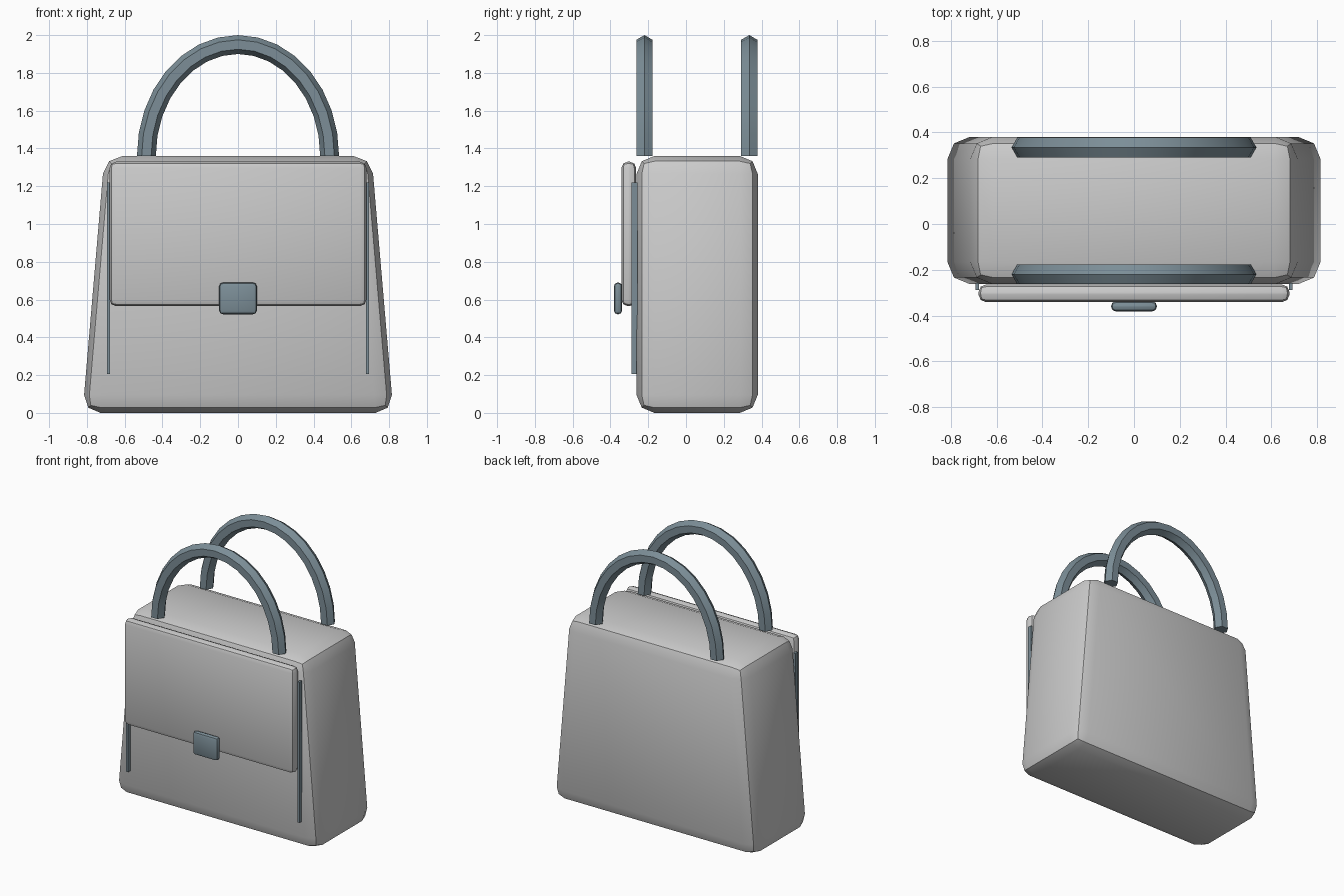
import bpy, bmesh, math

if "Cube" in bpy.data.objects:
    bpy.data.objects.remove(bpy.data.objects["Cube"])

metal = bpy.data.materials.new("slate_blue")
metal.diffuse_color = (0.20, 0.27, 0.31, 1)
metal.use_nodes = True
metal.node_tree.nodes["Principled BSDF"].inputs["Base Color"].default_value = metal.diffuse_color


def finish(bm, name, mat=None, bevel=0, angle=35):
    bmesh.ops.recalc_face_normals(bm, faces=bm.faces)
    me = bpy.data.meshes.new(name)
    bm.to_mesh(me)
    bm.free()
    ob = bpy.data.objects.new(name, me)
    bpy.context.collection.objects.link(ob)
    if mat:
        me.materials.append(mat)
    if bevel:
        mod = ob.modifiers.new("bevel", 'BEVEL')
        mod.width, mod.segments = bevel, 2
        mod.limit_method = 'NONE'
    bpy.ops.object.select_all(action='DESELECT')
    bpy.context.view_layer.objects.active = ob
    ob.select_set(True)
    if bevel:
        bpy.ops.object.modifier_apply(modifier="bevel")
    bpy.ops.object.shade_smooth_by_angle(angle=math.radians(angle))
    return ob


def box(name, x, y, z, mat=None, bevel=0, top_half=None):
    """Box from (min, max) ranges; top_half optionally narrows the top in x."""
    bm = bmesh.new()
    bmesh.ops.create_cube(bm, size=1)
    for v in bm.verts:
        top = v.co.z > 0
        px, py, pz = (r[c > 0] for r, c in zip((x, y, z), v.co))
        if top and top_half:
            px = math.copysign(top_half, px)
        v.co = (px, py, pz)
    return finish(bm, name, mat, bevel)


def handle(name, y, rx=0.485, rz=0.59, base=1.36, r=0.05, steps=16):
    """Half-ellipse hoop with a hexagonal section, one corner outward."""
    bm = bmesh.new()
    rings = []
    for i in range(steps + 1):
        t = math.pi * i / steps
        nx, nz = rz * math.cos(t), rx * math.sin(t)
        n = math.hypot(nx, nz)
        ring = []
        for k in range(6):
            a = k * math.pi / 3
            d = r * math.cos(a) / n
            ring.append(bm.verts.new((rx * math.cos(t) + d * nx,
                                      y + r * math.sin(a),
                                      base + rz * math.sin(t) + d * nz)))
        rings.append(ring)
    for a, b in zip(rings, rings[1:]):
        for k in range(6):
            j = (k + 1) % 6
            bm.faces.new((a[k], a[j], b[j], b[k]))
    bm.faces.new(rings[0])
    bm.faces.new(rings[-1])
    return finish(bm, name, metal)


# Tapered bag body
box("bag_body", (-0.823, 0.823), (-0.262, 0.38), (0, 1.36), bevel=0.095, top_half=0.707)

# Front flap and its clasp
box("front_flap", (-0.68, 0.68), (-0.342, -0.264), (0.565, 1.33), bevel=0.034)
box("clasp", (-0.1, 0.1), (-0.382, -0.338), (0.522, 0.69), metal, bevel=0.02)

# Thin trim strips down both sides of the front
for side, s in (("left", -1), ("right", 1)):
    box(f"trim_strip_{side}", (s * 0.685 - 0.008, s * 0.685 + 0.008),
        (-0.288, -0.258), (0.205, 1.22), metal)

# Pair of handles
handle("front_handle", -0.22)
handle("back_handle", 0.335)
